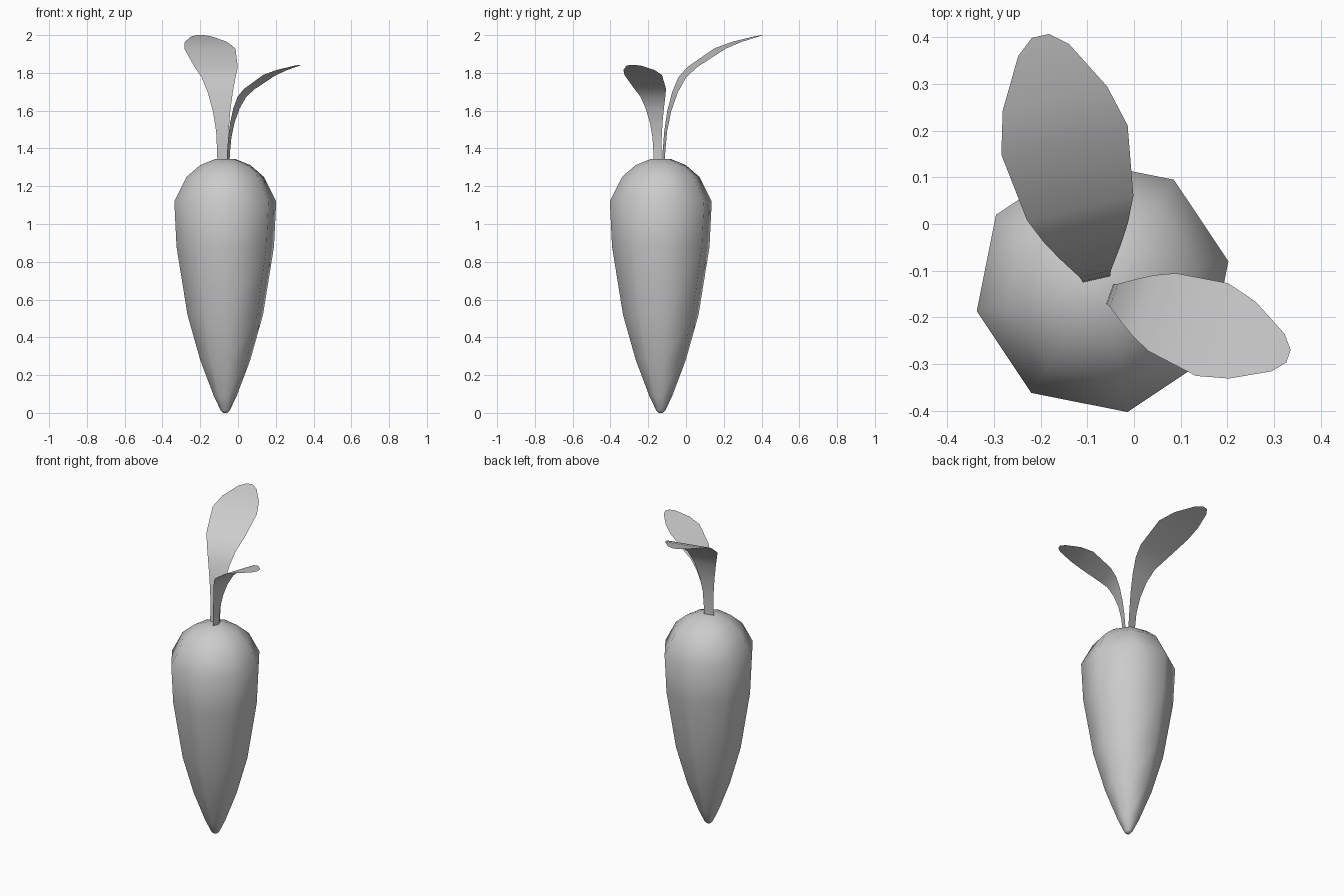
import bpy, bmesh
from math import sin, cos, pi, radians

if "Cube" in bpy.data.objects:
    bpy.data.objects.remove(bpy.data.objects["Cube"])


def make_object(name, bm):
    bmesh.ops.recalc_face_normals(bm, faces=bm.faces)
    for f in bm.faces:
        f.smooth = True
    mesh = bpy.data.meshes.new(name)
    bm.to_mesh(mesh)
    bm.free()
    obj = bpy.data.objects.new(name, mesh)
    bpy.context.collection.objects.link(obj)
    return obj


def root(name, profile, sides=8):
    bm = bmesh.new()
    rings = [[bm.verts.new((r * cos(2 * pi * i / sides), r * sin(2 * pi * i / sides), z))
              for i in range(sides)] for r, z in profile]
    for a, b in zip(rings, rings[1:]):
        for i in range(sides):
            j = (i + 1) % sides
            bm.faces.new((a[i], a[j], b[j], b[i]))
    bm.faces.new(rings[0][::-1])
    bm.faces.new(rings[-1])
    return make_object(name, bm)


def leaf(name, stations, location, angle, scale):
    # ribbon of cross rows: distance outwards, height, half width
    bm = bmesh.new()
    rows = [(bm.verts.new((v, -w, z)), bm.verts.new((v, w, z))) for v, z, w in stations]
    for a, b in zip(rows, rows[1:]):
        bm.faces.new((a[0], b[0], b[1], a[1]))
    obj = make_object(name, bm)
    obj.location = location
    obj.rotation_euler.z = radians(angle)
    obj.scale = (scale,) * 3
    return obj


# Tapered eight-sided root (radius, height)
body = root("carrot_root", [
    (0.012, 0.0), (0.024, 0.012), (0.062, 0.09), (0.135, 0.28), (0.204, 0.52),
    (0.263, 0.88), (0.275, 1.12), (0.208, 1.25), (0.135, 1.312), (0.052, 1.345)])
body.location = (-0.0675, -0.1335, 0)
body.rotation_euler.z = radians(11.2)

# Two arching leaves, the second a smaller copy
shape = [(0, 0, .030), (.003, .06, .031), (.012, .16, .034), (.031, .265, .047),
         (.062, .365, .068), (.102, .445, .092), (.157, .499, .117),
         (.307, .597, .139), (.398, .632, .115), (.505, .661, .056), (.536, .668, .019)]
leaf("large_leaf", shape, (-0.08, -0.119, 1.332), 103, 1.0)
leaf("small_leaf", shape, (-0.052, -0.15, 1.337), -19.2, 0.757)
